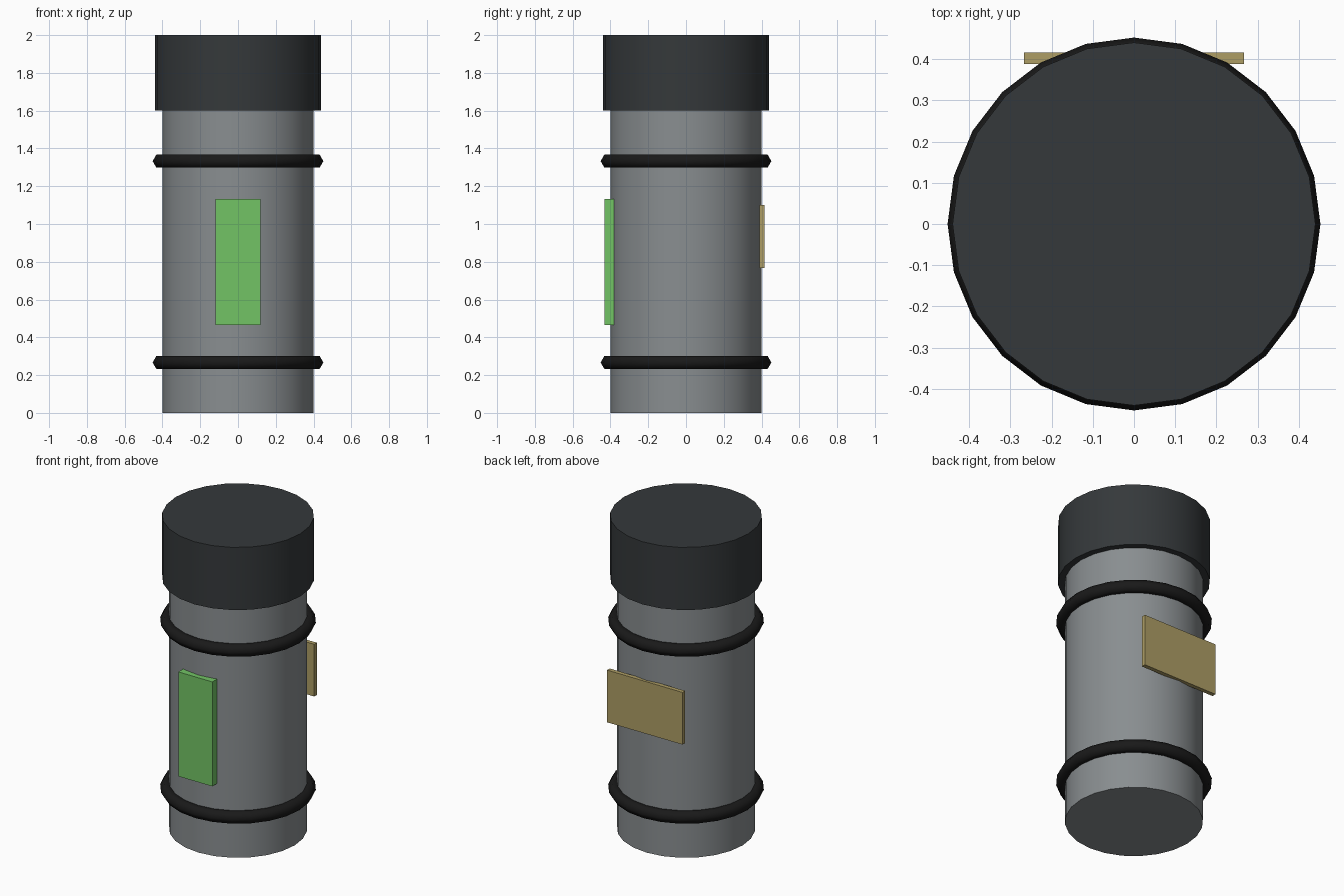
import bpy
import math

if "Cube" in bpy.data.objects:
    bpy.data.objects.remove(bpy.data.objects["Cube"])


def material(name, rgb):
    m = bpy.data.materials.new(name)
    m.diffuse_color = (*rgb, 1)
    m.use_nodes = True
    m.node_tree.nodes["Principled BSDF"].inputs["Base Color"].default_value = m.diffuse_color
    return m


def finish(name, mat=None, angle=None):
    obj = bpy.context.object
    obj.name = name
    if mat:
        obj.data.materials.append(mat)
    if angle:
        bpy.ops.object.shade_smooth_by_angle(angle=math.radians(angle))
    return obj


def cylinder(name, radius, z0, z1, mat=None):
    bpy.ops.mesh.primitive_cylinder_add(vertices=24, radius=radius, depth=z1 - z0,
                                        location=(0, 0, (z0 + z1) / 2))
    finish(name, mat, 30)


def ring(name, z, mat):
    bpy.ops.mesh.primitive_torus_add(major_segments=24, minor_segments=6,
                                     major_radius=0.412, minor_radius=0.04,
                                     location=(0, 0, z))
    finish(name, mat, 80)


def panel(name, size, center, mat):
    bpy.ops.mesh.primitive_cube_add(size=1, location=center)
    bpy.context.object.scale = size
    bpy.ops.object.transform_apply(location=False, rotation=False, scale=True)
    finish(name, mat)


dark = material("dark_cap", (0.035, 0.04, 0.043))
black = material("black_rubber", (0.01, 0.01, 0.01))
green = material("green_glow", (0.17, 0.55, 0.13))
tan = material("tan_label", (0.42, 0.34, 0.13))
steel = material("steel", (0.25, 0.27, 0.28))

# Canister body and wider cap
cylinder("body", 0.4, 0, 1.6, steel)
cylinder("cap", 0.44, 1.6, 2.0, dark)

# Two rubber rings
for name, z in (("lower_ring", 0.267), ("upper_ring", 1.333)):
    ring(name, z, black)

# Front window and back plate
panel("front_window", (0.24, 0.05, 0.667), (0, -0.406, 0.80), green)
panel("back_plate", (0.533, 0.027, 0.333), (0, 0.402, 0.933), tan)
